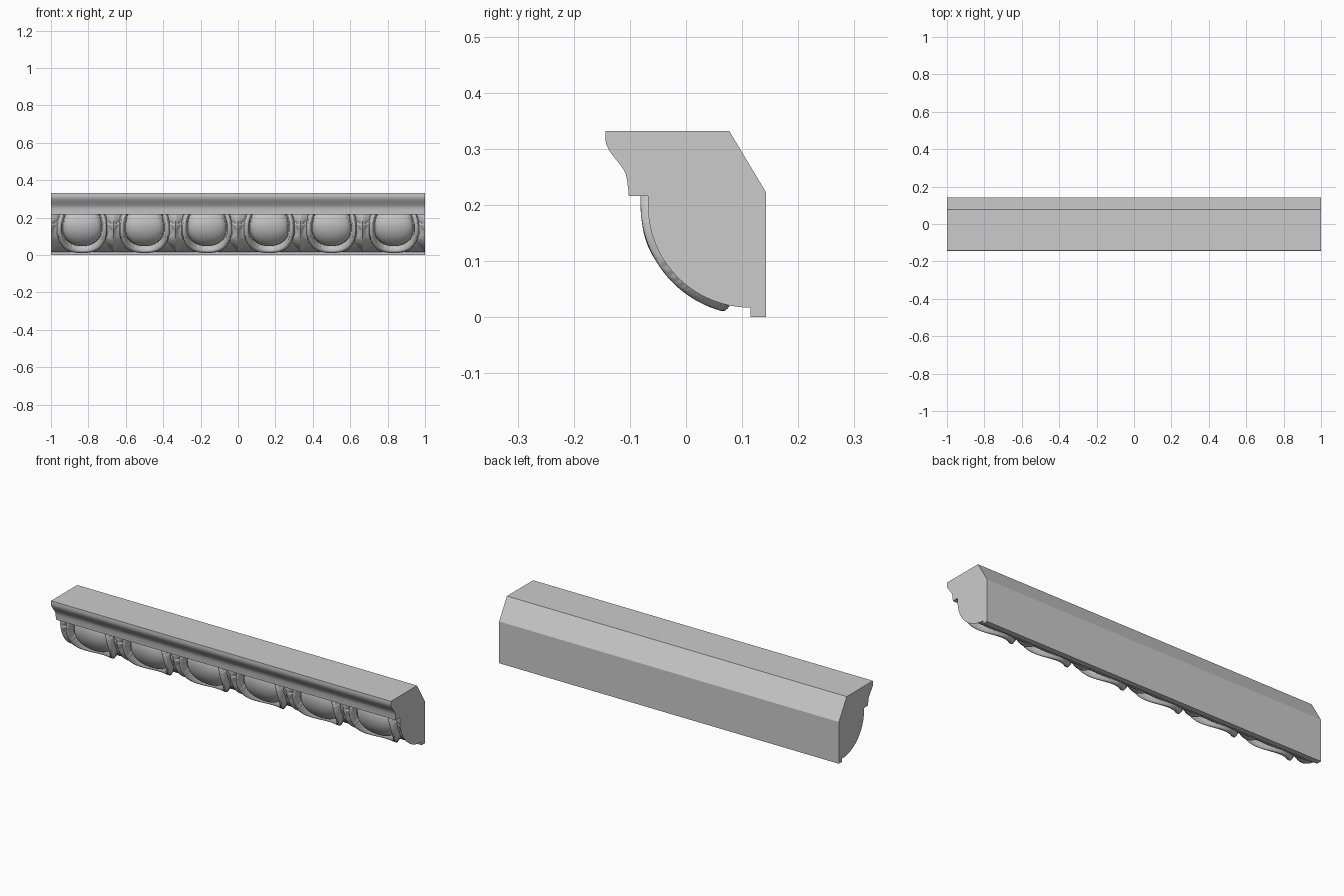
import bpy, bmesh, math

if "Cube" in bpy.data.objects:
    bpy.data.objects.remove(bpy.data.objects["Cube"])

PITCH = 1 / 3           # egg spacing
R, CY, CZ = 0.183, 0.115, 0.200   # quarter-round centre and radius
STRAIGHT = 0.016
LENGTH = STRAIGHT + R * math.pi / 2


def lerp_table(s, table):
    for (a, va), (b, vb) in zip(table, table[1:]):
        if s <= b:
            return va + (vb - va) * max(0, s - a) / (b - a)
    return table[-1][1]


def loft(name, sections, closed, angle):
    """Skin a list of equal cross-sections and cap both ends."""
    bm = bmesh.new()
    rings = [[bm.verts.new(p) for p in sec] for sec in sections]
    n = len(rings[0])
    for a, b in zip(rings, rings[1:]):
        for i in range(n if closed else n - 2):
            j = (i + 1) % n
            bm.faces.new((a[i], a[j], b[j], b[i]))
    bm.faces.new(rings[0])
    bm.faces.new(rings[-1][::-1])
    bmesh.ops.recalc_face_normals(bm, faces=bm.faces)
    me = bpy.data.meshes.new(name)
    bm.to_mesh(me)
    bm.free()
    ob = bpy.data.objects.new(name, me)
    bpy.context.collection.objects.link(ob)
    bpy.ops.object.select_all(action='DESELECT')
    bpy.context.view_layer.objects.active = ob
    ob.select_set(True)
    bpy.ops.object.shade_smooth_by_angle(angle=math.radians(angle))
    return ob


# Plain moulding body: cyma cornice on top, sloped back, bottom fillet
profile = [(0.143, 0.0), (0.143, 0.222), (0.077, 0.332), (-0.143, 0.332),
           (-0.144, 0.318), (-0.142, 0.307), (-0.137, 0.297), (-0.129, 0.286),
           (-0.120, 0.275), (-0.112, 0.264), (-0.107, 0.254), (-0.105, 0.244),
           (-0.103, 0.228), (-0.102, 0.216), (0.115, 0.216), (0.115, 0.0)]
loft("cornice_body", [[(x, y, z) for y, z in profile] for x in (-1, 1)], True, 30)


# Carved relief: egg, surrounding rim and dart as height over the quarter-round
def relief(x, s):
    dx = (x + 1) % PITCH - PITCH / 2
    r = math.hypot(dx / 0.1, (s - 0.08) / 0.14)
    base = lerp_table(s, [(0, -0.02), (0.2, -0.018), (0.268, -0.002), (0.31, 0)])
    h = base
    if r < 1:                                   # egg
        return -0.022 + 0.036 * math.sqrt(1 - r * r)
    if r < 1.08:                                # groove
        return -0.022
    if r < 1.34:                                # rim
        u = (r - 1.21) / 0.13
        h = max(h, -0.02 + 0.033 * (1 - u ** 4) ** 0.5)
    d = PITCH / 2 - abs(dx)                     # distance from dart centre
    w = lerp_table(s, [(0, 0.045), (0.03, 0.035), (0.05, 0.018), (0.055, 0.03),
                       (0.09, 0.014), (0.11, 0.018), (0.15, 0.04),
                       (0.19, 0.04), (0.268, 0.002)])
    if d < w:                                   # dart and stem
        h = max(h, base - base * (1 - d / w) ** 0.8)
    return h


def surface_point(x, s):
    h = relief(x, s)
    if s < STRAIGHT:
        return (x, CY - R - h, CZ + STRAIGHT - s)
    t = (s - STRAIGHT) / R
    return (x, CY - (R + h) * math.cos(t), CZ - (R + h) * math.sin(t))


COLS, ROWS = 6 * 72, 84
sections = []
for i in range(COLS + 1):
    x = -1 + 2 * i / COLS
    # keep end sections on the dart crest
    pts = [surface_point(x, LENGTH * j / ROWS) for j in range(ROWS + 1)]
    sections.append(pts + [(x, CY, CZ + STRAIGHT)])
loft("egg_and_dart_band", sections, False, 50)
